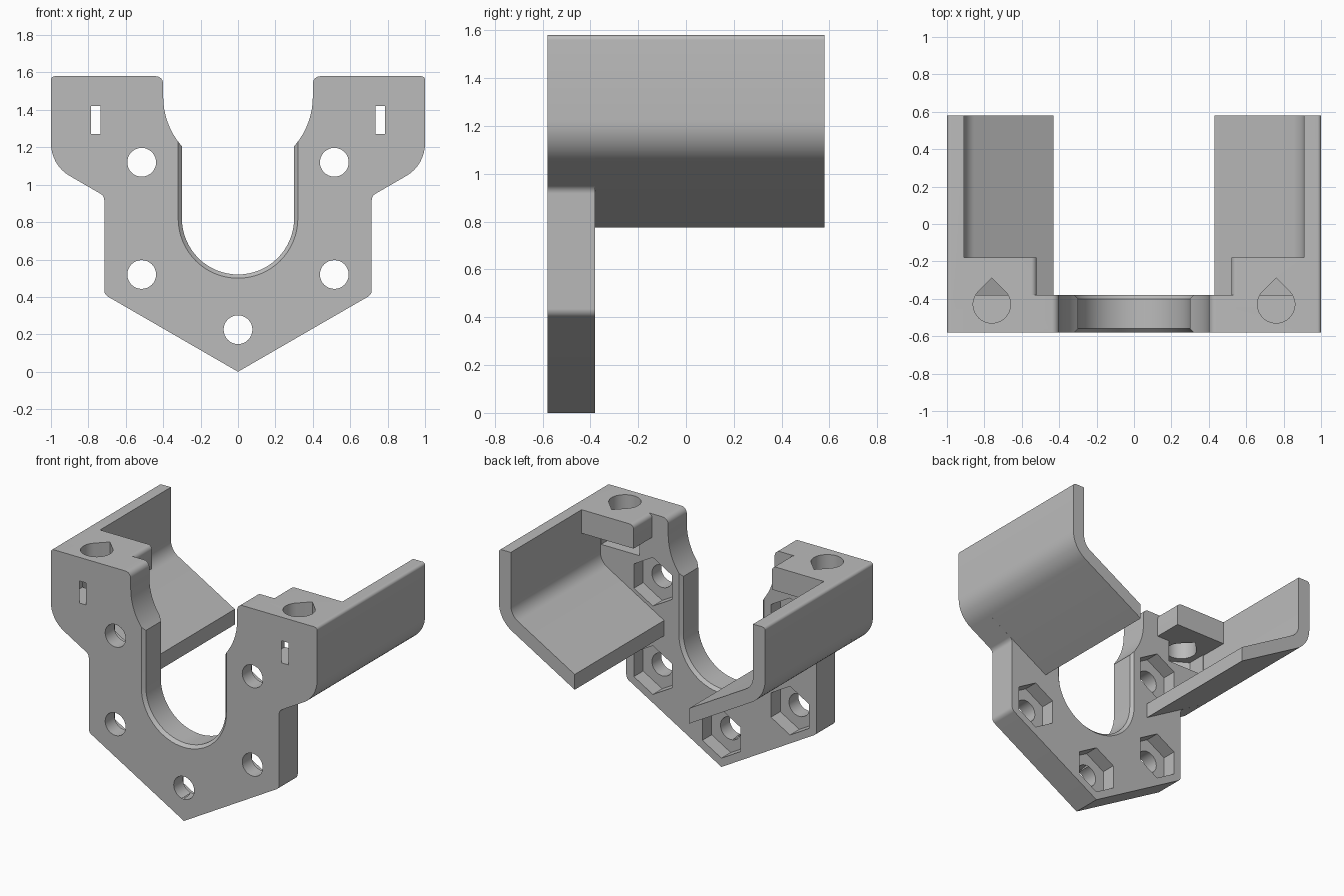
import bpy, bmesh
from math import sin, cos, pi, radians
from mathutils import Vector

if "Cube" in bpy.data.objects:
    bpy.data.objects.remove(bpy.data.objects["Cube"], do_unlink=True)

FRONT, PLATE_BACK, TAB_BACK, BACK = -0.58, -0.38, -0.18, 0.58
TOP = 1.58

grey = bpy.data.materials.new("plain_grey")
grey.use_nodes = True
grey.diffuse_color = (0.5, 0.5, 0.5, 1)
grey.node_tree.nodes["Principled BSDF"].inputs["Base Color"].default_value = (0.5, 0.5, 0.5, 1)


def rounded(corners, steps=8):
    """Polygon from (u, v, radius) corners, each radius turned into an arc."""
    out = []
    for i, (u, v, r) in enumerate(corners):
        p = Vector((u, v))
        if r == 0:
            out.append((u, v))
            continue
        a = (Vector(corners[i - 1][:2]) - p).normalized()
        b = (Vector(corners[(i + 1) % len(corners)][:2]) - p).normalized()
        half = a.angle(b) / 2
        centre = p + (a + b).normalized() * (r / sin(half))
        start = p + a * (r * cos(half) / sin(half)) - centre
        end = p + b * (r * cos(half) / sin(half)) - centre
        for k in range(steps + 1):
            d = start.lerp(end, k / steps) if k in (0, steps) else start.slerp(end, k / steps)
            out.append(tuple(centre + d.normalized() * r))
    return out


def loft(name, sections, axis="Y"):
    """Closed solid through (level, points) sections along an axis."""
    bm = bmesh.new()
    rings = []
    for h, pts in sections:
        rings.append([bm.verts.new((u, h, v) if axis == "Y" else (u, v, h)) for u, v in pts])
    n = len(rings[0])
    for lo, hi in zip(rings, rings[1:]):
        for i in range(n):
            j = (i + 1) % n
            bm.faces.new((lo[i], lo[j], hi[j], hi[i]))
    bm.faces.new(rings[0])
    bm.faces.new(rings[-1])
    bmesh.ops.recalc_face_normals(bm, faces=bm.faces)
    mesh = bpy.data.meshes.new(name)
    bm.to_mesh(mesh)
    bm.free()
    mesh.materials.append(grey)
    ob = bpy.data.objects.new(name, mesh)
    bpy.context.collection.objects.link(ob)
    return ob


def prism(name, pts, lo, hi, axis="Y"):
    return loft(name, [(lo, pts), (hi, pts)], axis)


def combine(body, other, operation):
    mod = body.modifiers.new(operation, "BOOLEAN")
    mod.operation, mod.solver, mod.object = operation, "EXACT", other
    bpy.context.view_layer.objects.active = body
    bpy.ops.object.modifier_apply(modifier=mod.name)
    bpy.data.objects.remove(other, do_unlink=True)


def ring(cu, cv, r, n, turn=0.0):
    return [(cu + r * cos(turn + 2 * pi * k / n), cv + r * sin(turn + 2 * pi * k / n))
            for k in range(n)]


def side(pts, s):
    return [(s * u, v) for u, v in pts]


# Front plate: right half outline, then its mirror
half = rounded([(0, 0, 0), (0.715, 0.413, 0.04), (0.715, 0.94, 0.04), (1, 1.105, 0.2),
                (1, TOP, 0.02), (0.4, TOP, 0.04), (0.4, 1.47, 0), (0, 1.2, 0)])[:-2]
half += [(0.4 * cos(radians(a)), 1.47 - 0.4 * sin(radians(a))) for a in range(0, 51, 5)]
bracket = prism("mount_bracket", half + side(half[:0:-1], -1), FRONT, PLATE_BACK)

# Side wings with sloped shelves, and the screw tabs
wing = rounded([(1, TOP, 0.02), (0.91, TOP, 0), (0.91, 1.157, 0.11), (0.43, 0.88, 0),
                (0.43, 0.776, 0), (1, 1.105, 0.2)])
tab = rounded([(0.95, TOP, 0), (0.52, TOP, 0.03), (0.52, 1.42, 0), (0.95, 1.42, 0)])
for s in (1, -1):
    combine(bracket, prism("side_wing", side(wing, s), FRONT, BACK), "UNION")
    combine(bracket, prism("screw_tab", side(tab, s), -0.45, TAB_BACK), "UNION")


# U-shaped slot, chamfered at both plate faces
def slot(r):
    arc = [(r * cos(pi + pi * k / 32), 0.82 + r * sin(pi + pi * k / 32)) for k in range(33)]
    return arc + [(r, 1.42), (-r, 1.42)]


combine(bracket, loft("slot_cutter", [
    (FRONT - 0.02, slot(0.34)), (FRONT + 0.02, slot(0.3)),
    (PLATE_BACK - 0.02, slot(0.3)), (PLATE_BACK + 0.02, slot(0.34))]), "DIFFERENCE")

# Bolt holes with hexagonal nut pockets behind
for x, z in ((0, 0.225), (0.515, 0.52), (-0.515, 0.52), (0.515, 1.12), (-0.515, 1.12)):
    combine(bracket, prism("bolt_hole", ring(x, z, 0.077, 32), -0.7, -0.3), "DIFFERENCE")
    combine(bracket, prism("nut_pocket", ring(x, z, 0.165, 6, pi / 2),
                           PLATE_BACK - 0.1, PLATE_BACK + 0.05), "DIFFERENCE")

# Vertical teardrop screw holes and the nut traps beneath the tabs
for s in (1, -1):
    x, y, r = 0.76 * s, -0.43, 0.1
    drop = [(x + r * cos(radians(a)), y + r * sin(radians(a))) for a in range(135, 406, 10)]
    drop.append((x, y + r * 2 ** 0.5))
    combine(bracket, prism("nut_trap", ring(x, y, 0.165, 6, pi / 2), 1.27, 1.42, "Z"), "DIFFERENCE")
    combine(bracket, prism("screw_hole", drop, 1.35, 1.65, "Z"), "DIFFERENCE")

# Smooth arcs, sharp edges
bpy.ops.object.select_all(action="DESELECT")
bracket.select_set(True)
bpy.context.view_layer.objects.active = bracket
bpy.ops.object.shade_smooth_by_angle(angle=radians(25))
